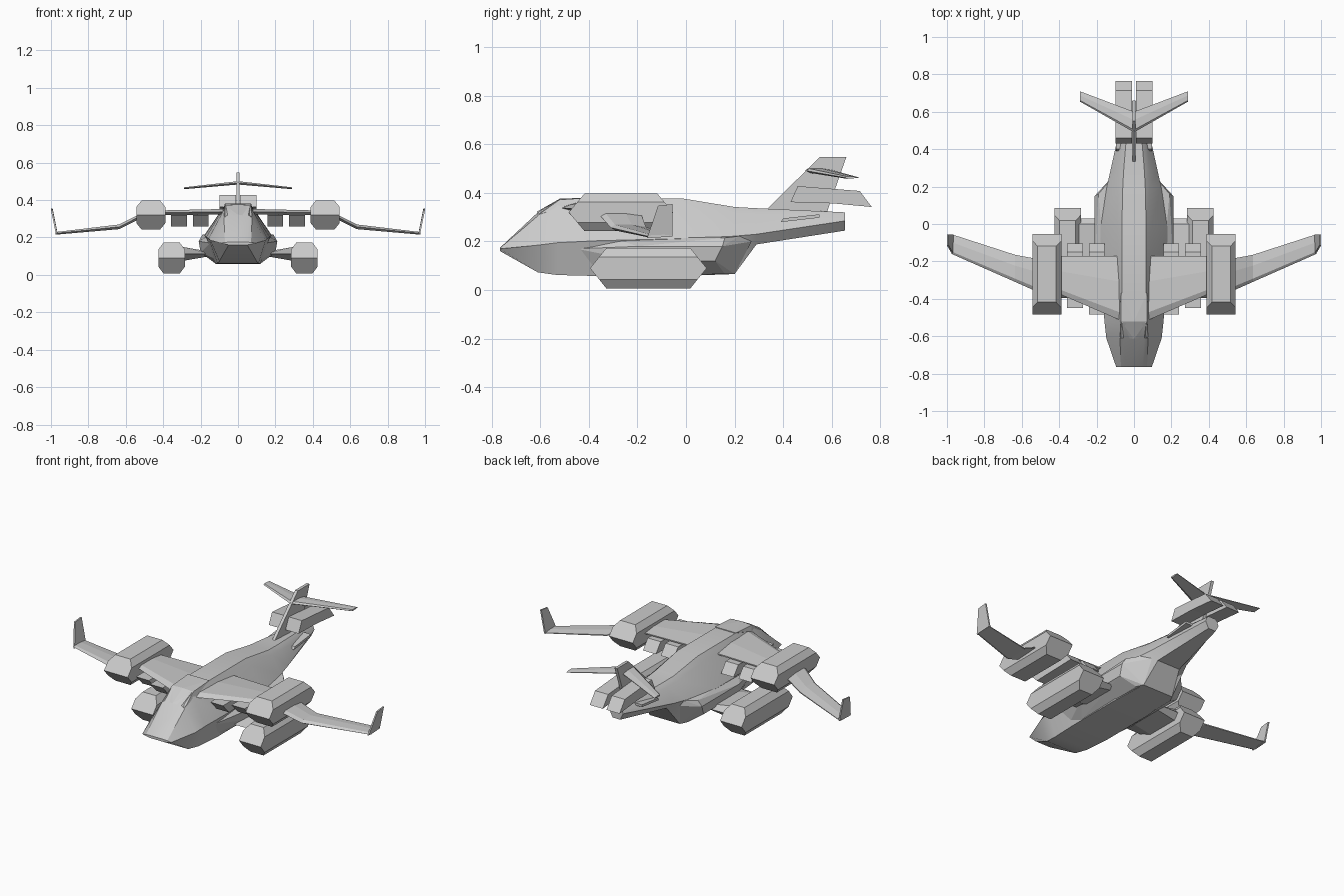
import bpy, bmesh, math

cube = bpy.data.objects.get("Cube")
if cube:
    bpy.data.objects.remove(cube, do_unlink=True)

grey = bpy.data.materials.new("hull_grey")
grey.use_nodes = True
colour = (0.6, 0.6, 0.6, 1)
grey.diffuse_color = colour
grey.node_tree.nodes["Principled BSDF"].inputs["Base Color"].default_value = colour


def finish(name, bm, mirror=True, smooth=False):
    bmesh.ops.recalc_face_normals(bm, faces=bm.faces)
    mesh = bpy.data.meshes.new(name)
    bm.to_mesh(mesh)
    bm.free()
    mesh.materials.append(grey)
    obj = bpy.data.objects.new(name, mesh)
    bpy.context.collection.objects.link(obj)
    if mirror:
        obj.modifiers.new("Mirror", "MIRROR").use_mirror_merge = False
    if smooth:
        bpy.ops.object.select_all(action="DESELECT")
        obj.select_set(True)
        bpy.context.view_layer.objects.active = obj
        bpy.ops.object.shade_smooth_by_angle(angle=math.radians(25))
    return obj


def loft(name, rings, mirror=True, smooth=False):
    bm = bmesh.new()
    loops = [[bm.verts.new(p) for p in ring] for ring in rings]
    n = len(loops[0])
    for a, b in zip(loops, loops[1:]):
        for i in range(n):
            j = (i + 1) % n
            bm.faces.new((a[i], a[j], b[j], b[i]))
    bm.faces.new(loops[0])
    bm.faces.new(loops[-1])
    return finish(name, bm, mirror, smooth)


def hull(name, points, smooth=False):
    bm = bmesh.new()
    for p in points:
        bm.verts.new(p)
    res = bmesh.ops.convex_hull(bm, input=bm.verts)
    junk = {v for v in res["geom_interior"] if isinstance(v, bmesh.types.BMVert)}
    bmesh.ops.delete(bm, geom=list(junk), context="VERTS")
    bmesh.ops.dissolve_limit(bm, angle_limit=0.02, verts=bm.verts, edges=bm.edges)
    return finish(name, bm, True, smooth)


def wing(name, stations):
    # station: x, front y, rear y, z, thickness
    rings = []
    for x, f, r, z, t in stations:
        c = r - f
        rings.append([(x, f, z), (x, f + 0.12 * c, z + t / 2), (x, f + 0.6 * c, z + t / 2),
                      (x, r, z + t / 8), (x, r, z - t / 8), (x, f + 0.15 * c, z - t / 2)])
    return loft(name, rings)


def nacelle(name, x, z, front, rear, w, h, slope):
    # Octagonal pod with wedge-shaped ends
    pts = []
    for s in (-1, 1):
        for u in (-1, 1):
            for dx, dz in ((w - 0.028, h), (w, h * 0.55), (w, 0)):
                inset = slope * dz / h
                pts += [(x + s * dx, front + inset, z + u * dz),
                        (x + s * dx, rear - inset, z + u * dz)]
    return hull(name, pts, True)


# Fuselage: y, roof (x, z), shoulder (x, z), chine (x, z), belly (x, z)
sections = [
    (-0.765, 0.045, 0.175, 0.07, 0.174, 0.095, 0.17, 0.05, 0.16),
    (-0.61, 0.055, 0.32, 0.075, 0.305, 0.148, 0.185, 0.1, 0.073),
    (-0.53, 0.065, 0.368, 0.08, 0.34, 0.157, 0.195, 0.11, 0.062),
    (-0.37, 0.065, 0.378, 0.085, 0.345, 0.17, 0.203, 0.12, 0.058),
    (-0.02, 0.065, 0.378, 0.09, 0.345, 0.18, 0.212, 0.12, 0.058),
    (0.2, 0.06, 0.342, 0.085, 0.32, 0.145, 0.222, 0.1, 0.066),
    (0.29, 0.055, 0.337, 0.08, 0.315, 0.125, 0.23, 0.075, 0.188),
    (0.655, 0.025, 0.32, 0.035, 0.31, 0.045, 0.285, 0.025, 0.245),
]
rings = []
for y, *v in sections:
    half = [(v[i], v[i + 1]) for i in range(0, 8, 2)]
    rings.append([(x, y, z) for x, z in half] + [(-x, y, z) for x, z in reversed(half)])
loft("fuselage", rings, False, True)

# Side fairings on the lower hull
hull("lower_fairing", [
    (0.1, -0.5, 0.195), (0.15, -0.45, 0.17), (0.1, -0.45, 0.075),
    (0.15, -0.3, 0.215), (0.21, -0.2, 0.18), (0.2, -0.2, 0.12), (0.12, -0.3, 0.06),
    (0.19, 0.16, 0.215), (0.21, 0.15, 0.18), (0.2, 0.12, 0.12), (0.12, 0.16, 0.066),
    (0.14, 0.22, 0.222), (0.1, 0.2, 0.066), (0.1, 0.27, 0.2)])

# Wings, nacelles and struts
wing("inner_wing", [(0.05, -0.525, -0.17, 0.338, 0.03), (0.42, -0.365, -0.17, 0.332, 0.025)])
wing("outer_wing", [(0.5, -0.37, -0.19, 0.325, 0.025), (0.635, -0.31, -0.165, 0.257, 0.025),
                    (0.975, -0.16, -0.055, 0.222, 0.014)])
loft("winglet", [[(x, -0.16, 0.215), (x, -0.055, 0.22), (x + 0.027, -0.055, 0.354),
                  (x + 0.027, -0.115, 0.347)] for x in (0.964, 0.973)])
nacelle("upper_nacelle", 0.466, 0.32, -0.483, -0.053, 0.078, 0.077, 0.065)
nacelle("lower_nacelle", 0.355, 0.09, -0.395, 0.085, 0.071, 0.083, 0.067)
loft("nacelle_strut", [[(x, -0.28, z), (x, -0.2, z + h), (x, 0, z + h), (x, 0.03, z), (x, 0, z - h),
                        (x, -0.2, z - h)] for x, z, h in ((0.15, 0.112, 0.012), (0.3, 0.112, 0.038))])

# Slanted box pods under each inner wing
for name, a, b, f in (("inner_pod", 0.157, 0.24, -0.485), ("outer_pod", 0.272, 0.357, -0.45)):
    loft(name, [[(x, f, 0.32), (x, -0.15, 0.322), (x, -0.105, 0.265), (x, f + 0.06, 0.258)]
                for x in (a, b)])

# Tail fin, stabilisers, tail pods and strakes
loft("tail_fin", [[(x, 0.325, 0.325), (x, 0.55, 0.547), (x, 0.66, 0.547), (x, 0.58, 0.32)]
                  for x in (-0.009, 0.009)], False)
wing("stabiliser", [(0, 0.49, 0.6, 0.492, 0.018), (0.29, 0.655, 0.71, 0.463, 0.01)])
loft("tail_pod", [[(x, 0.43, 0.362), (x, 0.46, 0.428), (x, 0.715, 0.408), (x, 0.765, 0.342),
                   (x, 0.605, 0.357)] for x in (0.012, 0.098)])
loft("tail_strake", [[(x, 0.39, 0.28), (x, 0.4, 0.295), (x, 0.55, 0.312), (x, 0.55, 0.298)]
                     for x in (0.03, 0.095)])

# Raised canopy roof
hull("canopy_roof", [(0, -0.615, 0.322), (0.075, -0.605, 0.312), (0.07, -0.52, 0.372), (0, -0.52, 0.376),
                     (0.07, -0.37, 0.382), (0, -0.37, 0.382), (0, -0.37, 0.34), (0.08, -0.5, 0.345)])
